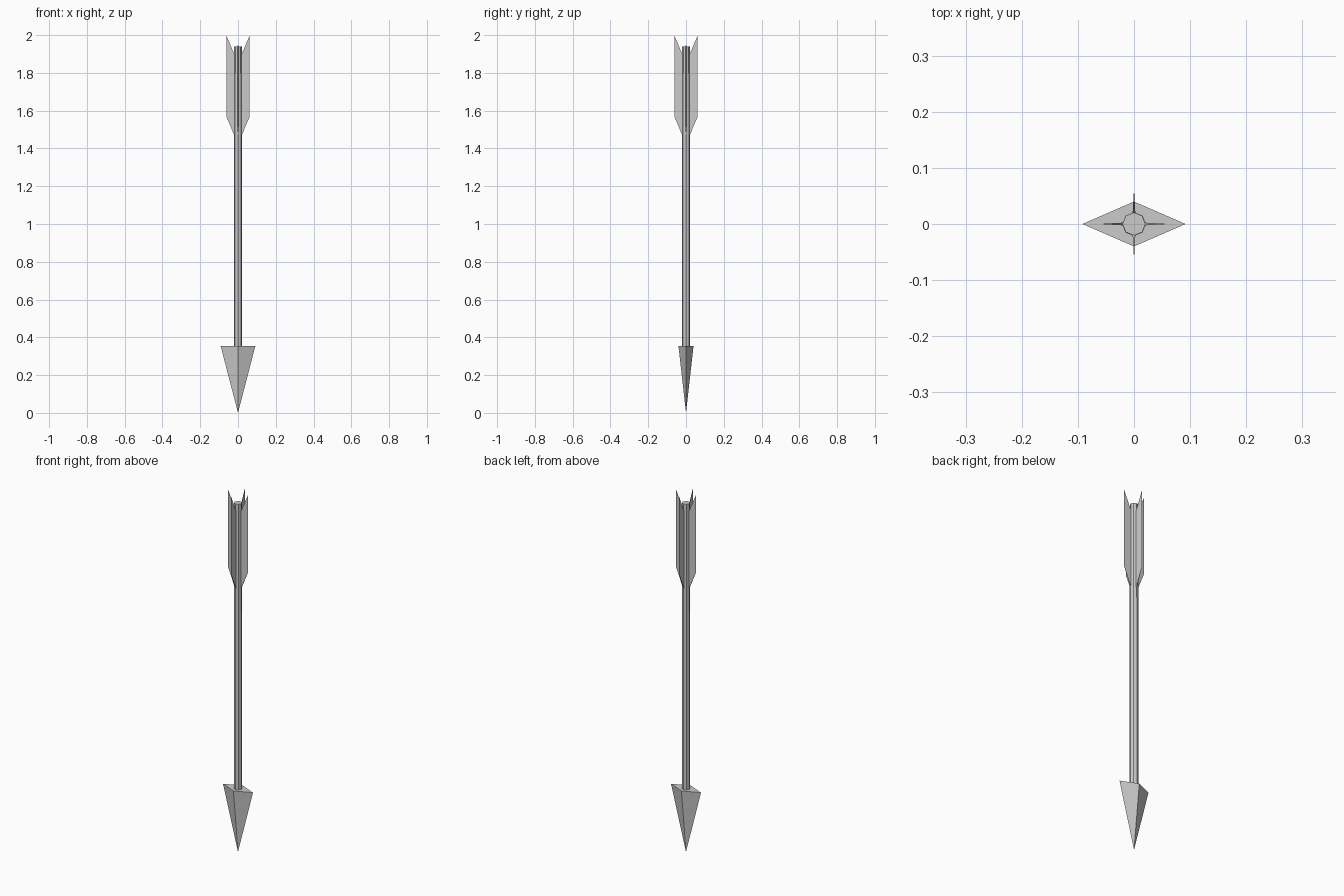
import bpy, bmesh
from math import pi
from mathutils import Matrix

if "Cube" in bpy.data.objects:
    bpy.data.objects.remove(bpy.data.objects["Cube"])


def finish(name, bm):
    bmesh.ops.recalc_face_normals(bm, faces=bm.faces)
    mesh = bpy.data.meshes.new(name)
    bm.to_mesh(mesh)
    bm.free()
    obj = bpy.data.objects.new(name, mesh)
    bpy.context.collection.objects.link(obj)
    return obj


def cone(name, sides, r_low, r_high, z_low, z_high, scale=(1, 1, 1)):
    bm = bmesh.new()
    bmesh.ops.create_cone(bm, cap_ends=True, segments=sides, radius1=r_low,
                          radius2=r_high, depth=z_high - z_low,
                          matrix=Matrix.Translation((0, 0, (z_low + z_high) / 2)))
    bmesh.ops.remove_doubles(bm, verts=bm.verts, dist=1e-5)
    bmesh.ops.scale(bm, vec=scale, verts=bm.verts)
    return finish(name, bm)


# Diamond-section arrowhead, point down
cone("arrowhead", 4, 0, 1, 0.0, 0.355, (0.092, 0.04, 1))

# Eight-sided shaft
cone("shaft", 8, 0.0215, 0.0205, 0.35, 1.94)


# Fletching: thin wedge, thicker at the root, sharp at the outer edge
def fin(name, angle):
    root, tip, half = 0.018, 0.062, 0.0025
    bm = bmesh.new()
    low, high = bm.verts.new((tip, 0, 1.57)), bm.verts.new((tip, 0, 2.0))
    sides = [(bm.verts.new((root, y, 1.465)), bm.verts.new((root, y, 1.895)))
             for y in (-half, half)]
    for a, b in sides:
        bm.faces.new((a, low, high, b))
    (a, b), (c, d) = sides
    bm.faces.new((a, low, c))
    bm.faces.new((b, high, d))
    bm.faces.new((a, b, d, c))
    bmesh.ops.rotate(bm, verts=bm.verts, matrix=Matrix.Rotation(angle, 3, 'Z'))
    return finish(name, bm)


for i, side in enumerate(("right", "back", "left", "front")):
    fin("fletching_" + side, i * pi / 2)
